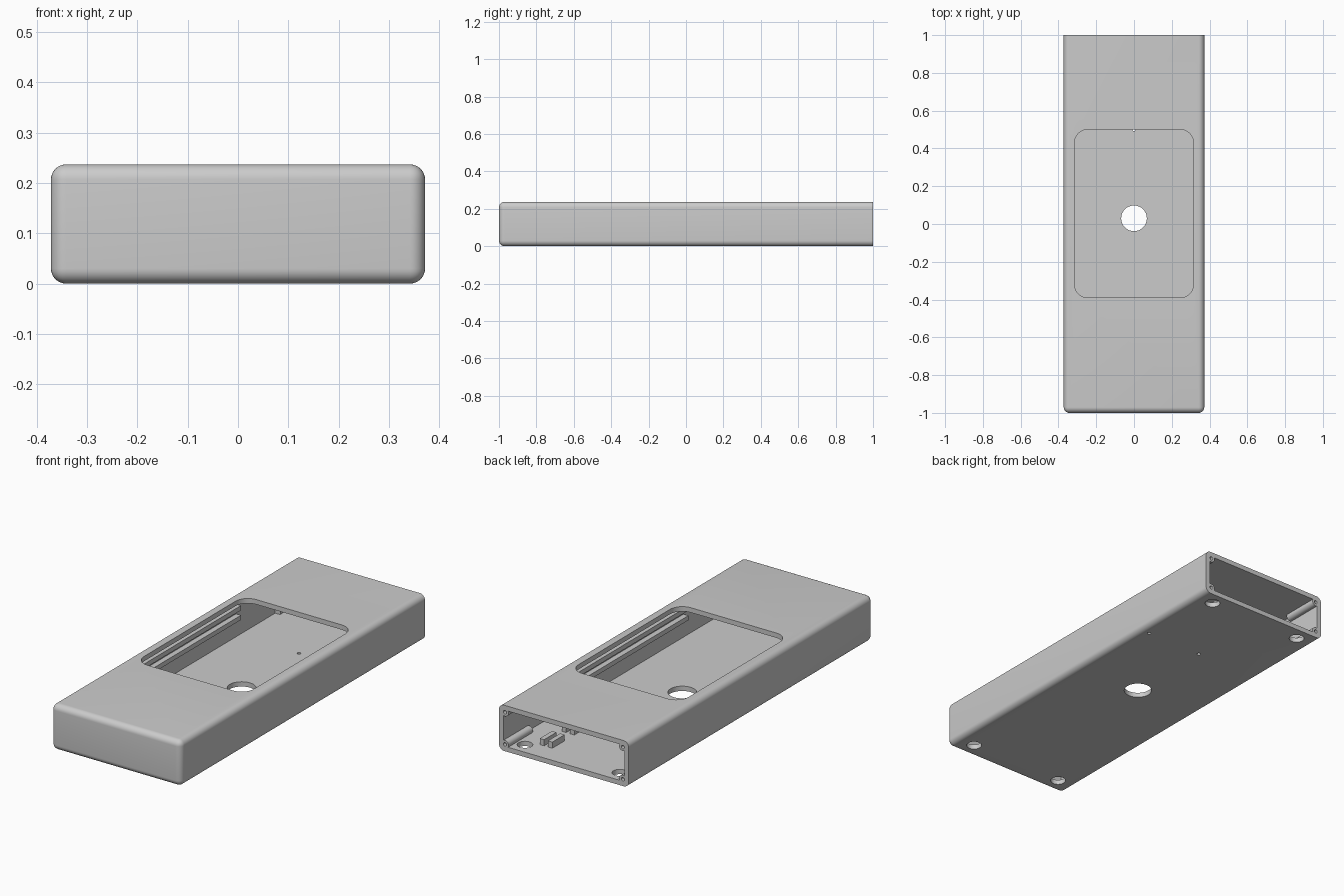
import bpy, bmesh, math
from mathutils import Matrix, Vector

if "Cube" in bpy.data.objects:
    bpy.data.objects.remove(bpy.data.objects["Cube"])

W, H, WALL, R = 0.372, 0.237, 0.025, 0.03

grey = bpy.data.materials.new("plain grey")
grey.use_nodes = True
grey.diffuse_color = (0.6, 0.6, 0.6, 1)
grey.node_tree.nodes["Principled BSDF"].inputs["Base Color"].default_value = (0.6, 0.6, 0.6, 1)


def finish(name, bm):
    mesh = bpy.data.meshes.new(name)
    bm.to_mesh(mesh)
    bm.free()
    mesh.materials.append(grey)
    obj = bpy.data.objects.new(name, mesh)
    bpy.context.collection.objects.link(obj)
    return obj


def box(name, lo, hi, radius=0, rule=None):
    """Box between two corners; edges chosen by the rule are rounded."""
    lo, hi = Vector(lo), Vector(hi)
    bm = bmesh.new()
    bmesh.ops.create_cube(bm, size=1, matrix=Matrix.Translation((lo + hi) / 2) @ Matrix.Diagonal((*(hi - lo), 1)))
    if radius:
        edges = [e for e in bm.edges if rule(*(v.co for v in e.verts))]
        bmesh.ops.bevel(bm, geom=edges, offset=radius, segments=8, profile=0.5, affect='EDGES')
    return finish(name, bm)


def rod(name, centre, radius, depth, along_y=False):
    bm = bmesh.new()
    turn = Matrix.Rotation(math.pi / 2, 4, 'X') if along_y else Matrix()
    bmesh.ops.create_cone(bm, cap_ends=True, segments=32, radius1=radius, radius2=radius,
                          depth=depth, matrix=Matrix.Translation(centre) @ turn)
    return finish(name, bm)


def combine(target, tool, operation='DIFFERENCE'):
    """Cut or join the tool into the target, then discard it."""
    tool.hide_render = True
    mod = target.modifiers.new("combine", 'BOOLEAN')
    mod.operation, mod.solver, mod.object = operation, 'EXACT', tool
    bpy.context.view_layer.objects.active = target
    bpy.ops.object.modifier_apply(modifier=mod.name)
    bpy.data.objects.remove(tool)


# Case: rounded everywhere but the open back end
case = box("case_shell", (-W, -1, 0), (W, 1, H), R, lambda a, b: not (a.y > 0.9 and b.y > 0.9))
combine(case, box("cavity", (-W + WALL, -1 + WALL, WALL), (W - WALL, 1.1, H - WALL)))

# Screw posts in the corners of the open end
corners = [(x, z) for x in (-0.338, 0.338) for z in (0.035, H - 0.035)]
for x, z in corners:
    combine(case, rod("post", (x, 0.9, z), 0.021, 0.2, True), 'UNION')
for x, z in corners:
    combine(case, rod("screw_hole", (x, 0.97, z), 0.009, 0.2, True))

# Window in the top
combine(case, box("window", (-0.315, -0.39, 0.15), (0.315, 0.5, 0.3), 0.07,
                  lambda a, b: abs(a.z - b.z) > 0.1))

# Holes through the floor: cable, feet and pins
holes = [(0, 0.03, 0.068), (0, 0.5, 0.009), (0.322, 0.5, 0.009)]
holes += [(x, y, 0.037) for x in (-0.272, 0.272) for y in (-0.91, 0.93)]
for x, y, r in holes:
    combine(case, rod("floor_hole", (x, y, 0), r, 0.12))

bpy.ops.object.select_all(action='DESELECT')
case.select_set(True)
bpy.context.view_layer.objects.active = case
bpy.ops.object.shade_smooth_by_angle(angle=math.radians(30))

# Paired slide rails on both side walls
for side, s in (("right", -1), ("left", 1)):
    for level, z in (("lower", 0.12), ("upper", 0.17)):
        xs = sorted((s * 0.319, s * (W - WALL + 0.005)))
        box(f"{level}_rail_{side}", (xs[0], -0.475, z), (xs[1], 0.48, z + 0.024))

# Small clamp blocks on the floor near the open end
for row, y in (("back", 0.79), ("front", 0.61)):
    for place, x in (("outer", 0.19), ("inner", 0.143)):
        box(f"{row}_{place}_block", (x, y, WALL - 0.005), (x + 0.025, y + 0.1, WALL + 0.032))
